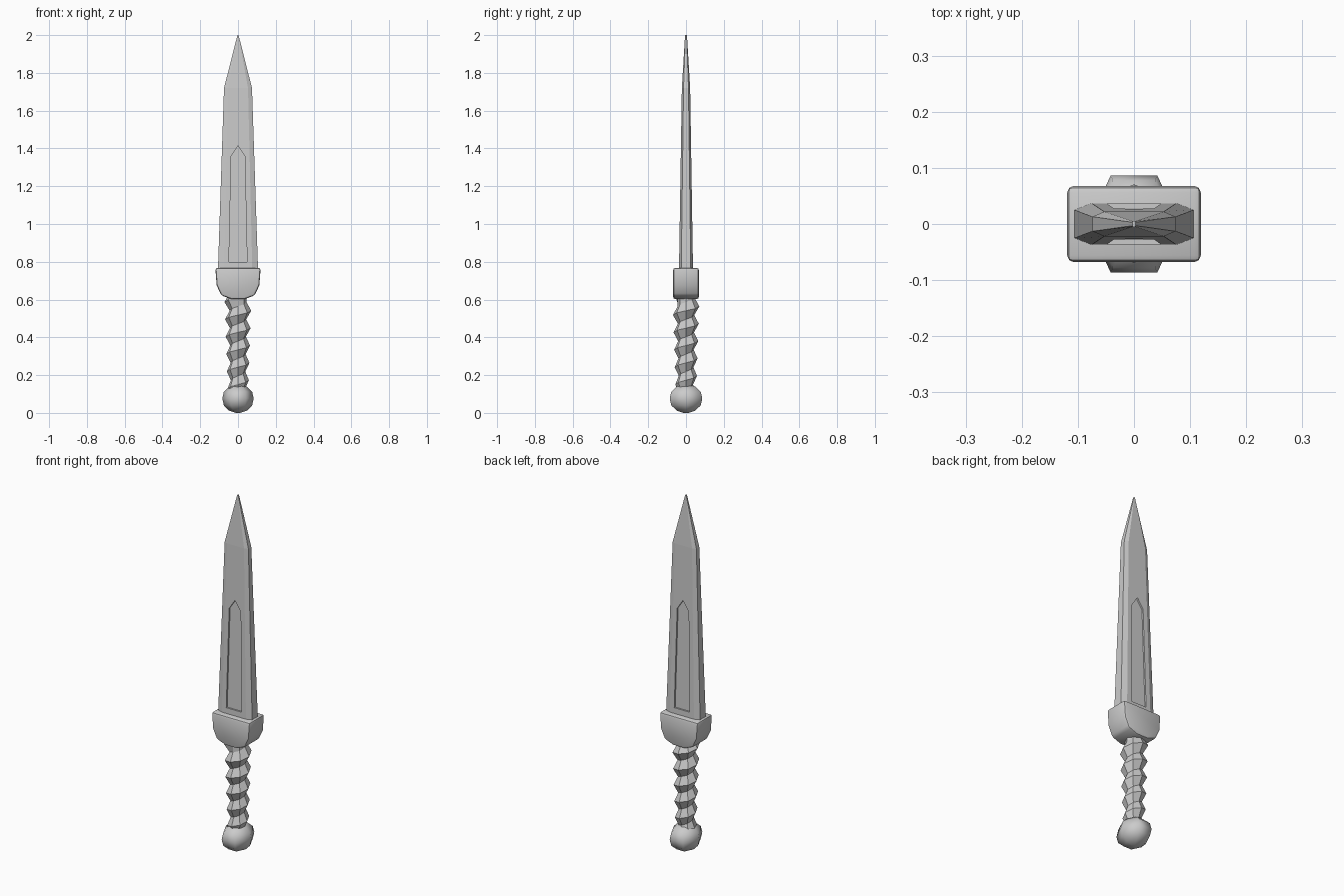
import bpy, bmesh, math

if "Cube" in bpy.data.objects:
    bpy.data.objects.remove(bpy.data.objects["Cube"], do_unlink=True)

steel = bpy.data.materials.new("grey steel")
steel.use_nodes = True
GREY = (0.6, 0.6, 0.6, 1)
steel.diffuse_color = GREY
steel.node_tree.nodes["Principled BSDF"].inputs["Base Color"].default_value = GREY


def finish(name, bm, angle=None):
    """Turn a bmesh into a named, coloured object."""
    bmesh.ops.remove_doubles(bm, verts=bm.verts, dist=1e-5)
    bmesh.ops.recalc_face_normals(bm, faces=bm.faces)
    mesh = bpy.data.meshes.new(name)
    bm.to_mesh(mesh)
    bm.free()
    mesh.materials.append(steel)
    obj = bpy.data.objects.new(name, mesh)
    bpy.context.collection.objects.link(obj)
    if angle:
        select(obj)
        bpy.ops.object.shade_smooth_by_angle(angle=math.radians(angle))
    return obj


def select(obj):
    bpy.ops.object.select_all(action='DESELECT')
    obj.select_set(True)
    bpy.context.view_layer.objects.active = obj


def loft(bm, rings):
    """Bridge closed rings of points and cap both ends."""
    loops = [[bm.verts.new(p) for p in ring] for ring in rings]
    n = len(loops[0])
    for a, b in zip(loops, loops[1:]):
        for i in range(n):
            j = (i + 1) % n
            bm.faces.new((a[i], a[j], b[j], b[i]))
    bm.faces.new(loops[0][::-1])
    bm.faces.new(loops[-1])


# Blade: eight-sided section tapering to the shoulder, then to the point
def blade_ring(z, edge_x, edge_y, flat_x, flat_y):
    quarter = [(edge_x, edge_y), (flat_x, flat_y)]
    half = quarter + [(-x, y) for x, y in quarter[::-1]]
    return [(x, y, z) for x, y in half + [(-x, -y) for x, y in half]]


bm = bmesh.new()
loft(bm, [blade_ring(0.70, 0.108, 0.026, 0.077, 0.038),
          blade_ring(1.72, 0.074, 0.013, 0.053, 0.022),
          blade_ring(2.00, 0.003, 0.003, 0.002, 0.005)])
blade = finish("blade", bm)


# Fuller: a pointed recess on each broad face, parallel to that face
def face_y(z):
    return 0.038 - (z - 0.70) * 0.016 / 1.02


outline = [(-0.048, 0.80), (0.048, 0.80), (0.036, 1.36), (0, 1.415), (-0.036, 1.36)]
bm = bmesh.new()
for side in (-1, 1):
    loft(bm, [[(x, side * (face_y(z) + offset), z) for x, z in outline]
              for offset in (-0.009, 0.03)])
cutter = finish("fuller_cutter", bm)
cutter.hide_render = True
cut = blade.modifiers.new("fuller", 'BOOLEAN')
cut.operation = 'DIFFERENCE'
cut.solver = 'EXACT'
cut.object = cutter
select(blade)
bpy.ops.object.modifier_apply(modifier=cut.name)
bpy.data.objects.remove(cutter, do_unlink=True)

# Guard: block with a rounded underside and softened edges
right = [(0.035, 0.602), (0.088, 0.622), (0.113, 0.675), (0.12, 0.768)]
profile = right + [(-x, z) for x, z in right[::-1]]
bm = bmesh.new()
loft(bm, [[(x, y, z) for x, z in profile] for y in (-0.068, 0.068)])
guard = finish("guard", bm)
bevel = guard.modifiers.new("soft edges", 'BEVEL')
bevel.width = 0.012
bevel.segments = 2
bevel.limit_method = 'ANGLE'
bevel.angle_limit = math.radians(40)
select(guard)
bpy.ops.object.modifier_apply(modifier=bevel.name)
bpy.ops.object.shade_smooth_by_angle(angle=math.radians(30))

# Grip: faceted screw thread, its ridge widening toward the guard
SIDES, PITCH, START, STEPS = 8, 0.092, 0.035, 14


def grip_point(k, i):
    z = START + PITCH * (k / SIDES + i / 2)
    t = min(max((z - 0.13) / 0.47, 0), 1)
    radius = 0.056 + 0.016 * t if i % 2 else 0.037 + 0.008 * t
    if z > 0.605:
        radius = min(radius, 0.045)
    a = math.tau * k / SIDES
    return radius * math.cos(a), radius * math.sin(a), z


bm = bmesh.new()
for k in range(SIDES):
    for i in range(STEPS - 1):
        corners = ((k, i), (k + 1, i), (k + 1, i + 1), (k, i + 1))
        bm.faces.new([bm.verts.new(grip_point(*c)) for c in corners])
finish("grip", bm)

# Pommel: six-sided ball, slightly deeper than wide
bm = bmesh.new()
loft(bm, [[(r * math.cos(a), 1.2 * r * math.sin(a), z)
           for a in (math.tau * s / 6 for s in range(6))]
          for r, z in [(0.012, 0), (0.047, 0.012), (0.075, 0.04), (0.083, 0.076),
                       (0.075, 0.112), (0.046, 0.14), (0.02, 0.147)]])
finish("pommel", bm, 65)
